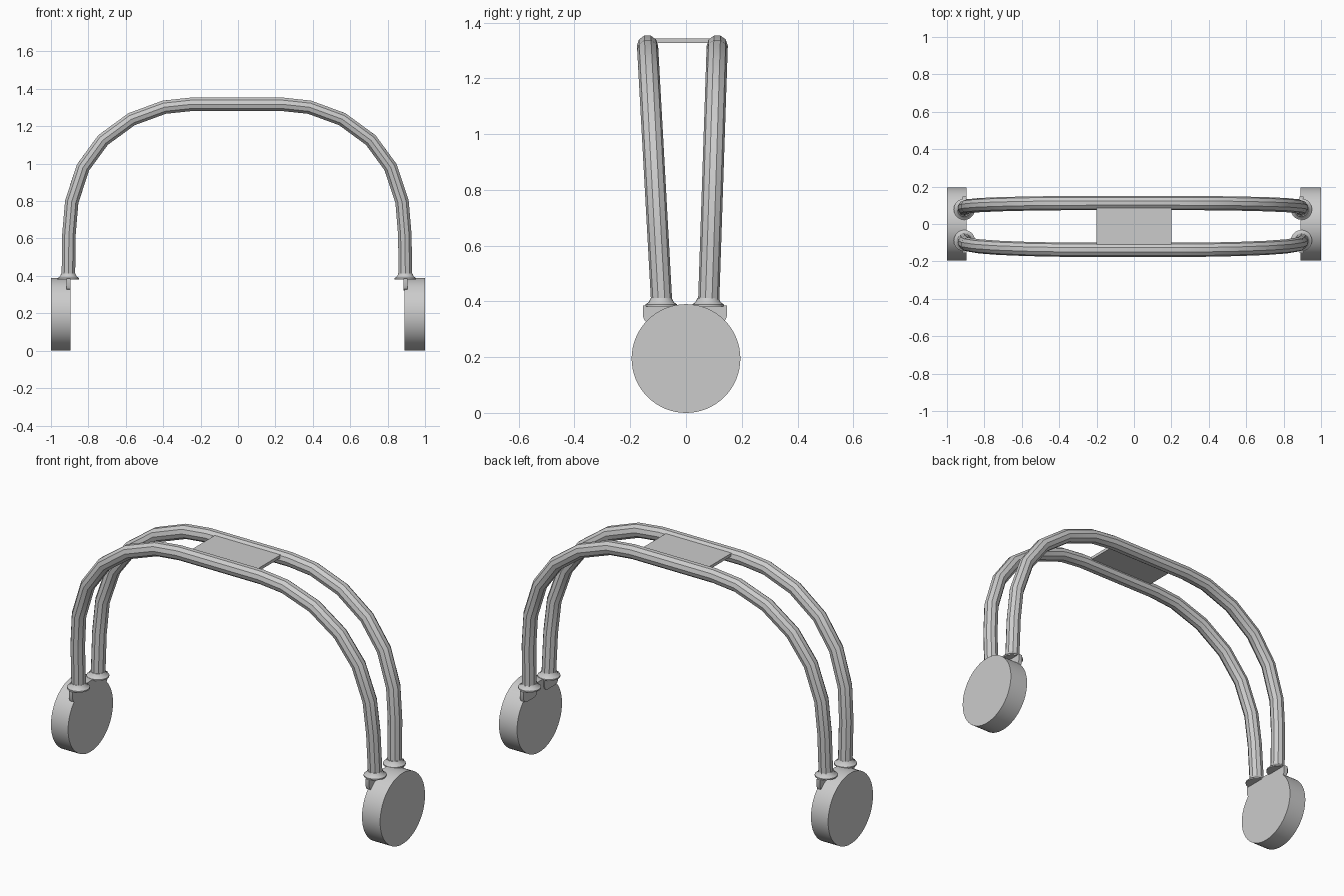
import bpy, bmesh, math
from mathutils import Vector, Matrix

cube = bpy.data.objects.get("Cube")
if cube:
    bpy.data.objects.remove(cube, do_unlink=True)

grey = bpy.data.materials.new("plain grey")
grey.use_nodes = True
tone = (0.6, 0.6, 0.6, 1)
grey.diffuse_color = tone
grey.node_tree.nodes["Principled BSDF"].inputs["Base Color"].default_value = tone


def finish(obj, name, angle=35):
    obj.name = name
    obj.data.materials.clear()
    obj.data.materials.append(grey)
    bpy.ops.object.select_all(action='DESELECT')
    obj.select_set(True)
    bpy.context.view_layer.objects.active = obj
    bpy.ops.object.shade_smooth_by_angle(angle=math.radians(angle))
    return obj


def mesh_object(name, bm, angle=35):
    bmesh.ops.recalc_face_normals(bm, faces=bm.faces)
    mesh = bpy.data.meshes.new(name)
    bm.to_mesh(mesh)
    bm.free()
    obj = bpy.data.objects.new(name, mesh)
    bpy.context.collection.objects.link(obj)
    return finish(obj, name, angle)


def box(name, lo, hi):
    lo, hi = Vector(lo), Vector(hi)
    bm = bmesh.new()
    bmesh.ops.create_cube(bm, size=1)
    for v in bm.verts:
        v.co = (lo + hi) / 2 + v.co * (hi - lo)
    return mesh_object(name, bm)


# Half arch centreline, from foot to crown
SHIFT = -0.006
FOOT_Z, TOP_Z, RADIUS = 0.39, 1.317, 0.038
half = [(0.901, FOOT_Z), (0.898, 0.62), (0.883, 0.797), (0.822, 0.981),
        (0.716, 1.126), (0.563, 1.238), (0.388, 1.302), (0.247, TOP_Z)]
arch = [(-x, z) for x, z in half] + half[::-1]


def headband_tube(name, foot_y, top_y):
    # Ring sections mitred at every bend, leaning outward toward the crown
    pts = []
    for x, z in arch:
        t = (z - FOOT_Z) / (TOP_Z - FOOT_Z)
        pts.append(Vector((x + SHIFT, foot_y + (top_y - foot_y) * t, z)))
    bm = bmesh.new()
    rings, sides = [], 10
    for i, p in enumerate(pts):
        a, b = pts[max(i - 1, 0)], pts[min(i + 1, len(pts) - 1)]
        along = (b - a).normalized()
        across = Vector((0, 1, 0))
        across = (across - along * across.dot(along)).normalized()
        out = along.cross(across)
        rings.append([bm.verts.new(p + RADIUS * (across * math.cos(u) + out * math.sin(u)))
                      for u in (math.tau * k / sides for k in range(sides))])
    for r, s in zip(rings, rings[1:]):
        for k in range(sides):
            n = (k + 1) % sides
            bm.faces.new((r[k], r[n], s[n], s[k]))
    bm.faces.new(rings[0])
    bm.faces.new(rings[-1])
    mesh_object(name, bm, 30)


def collar(name, x, y):
    # Flared ring at the foot of a tube
    bm = bmesh.new()
    profile = [(0.057, 0.382), (0.057, 0.389), (0.045, 0.397), (0.038, 0.412)]
    sides = 20
    rings = [[bm.verts.new((x + r * math.cos(u), y + r * math.sin(u), z))
              for u in (math.tau * k / sides for k in range(sides))] for r, z in profile]
    for r, s in zip(rings, rings[1:]):
        for k in range(sides):
            n = (k + 1) % sides
            bm.faces.new((r[k], r[n], s[n], s[k]))
    bm.faces.new(rings[0])
    bm.faces.new(rings[-1])
    mesh_object(name, bm)


def tab(name, x, y):
    # Thin rounded tongue joining the collar to the ear disc
    w, top, low, c = 0.06, 0.386, 0.322, 0.025
    outline = [(-w, top), (-w, low + c), (-w + c * 0.3, low + c * 0.3), (-w + c, low)]
    outline += [(-a, z) for a, z in outline[::-1]]
    bm = bmesh.new()
    face = bm.faces.new([bm.verts.new((x - 0.011, y + a, z)) for a, z in outline])
    ext = bmesh.ops.extrude_face_region(bm, geom=[face])
    verts = [g for g in ext["geom"] if isinstance(g, bmesh.types.BMVert)]
    bmesh.ops.translate(bm, verts=verts, vec=(0.022, 0, 0))
    mesh_object(name, bm)


def ear_disc(name, x0, x1):
    bm = bmesh.new()
    place = Matrix.Translation(((x0 + x1) / 2, 0, 0.195)) @ Matrix.Rotation(math.pi / 2, 4, 'Y')
    bmesh.ops.create_cone(bm, cap_ends=True, segments=64, radius1=0.195, radius2=0.195,
                          depth=x1 - x0, matrix=place)
    mesh_object(name, bm)


ear_disc("right_ear_disc", -1.0, -0.896)
ear_disc("left_ear_disc", 0.89, 1.0)

for row, foot_y, top_y in (("front", -0.087, -0.138), ("rear", 0.081, 0.112)):
    headband_tube(row + "_headband_tube", foot_y, top_y)
    for side, s in (("right", -1), ("left", 1)):
        x = s * 0.901 + SHIFT
        collar(f"{row}_{side}_collar", x, foot_y - 0.002)
        tab(f"{row}_{side}_tab", x, foot_y + (-0.008 if row == "front" else 0.006))

# Thin bridge plate between the two tubes at the crown
box("bridge_plate", (-0.2, -0.13, 1.326), (0.2, 0.1, 1.342))
